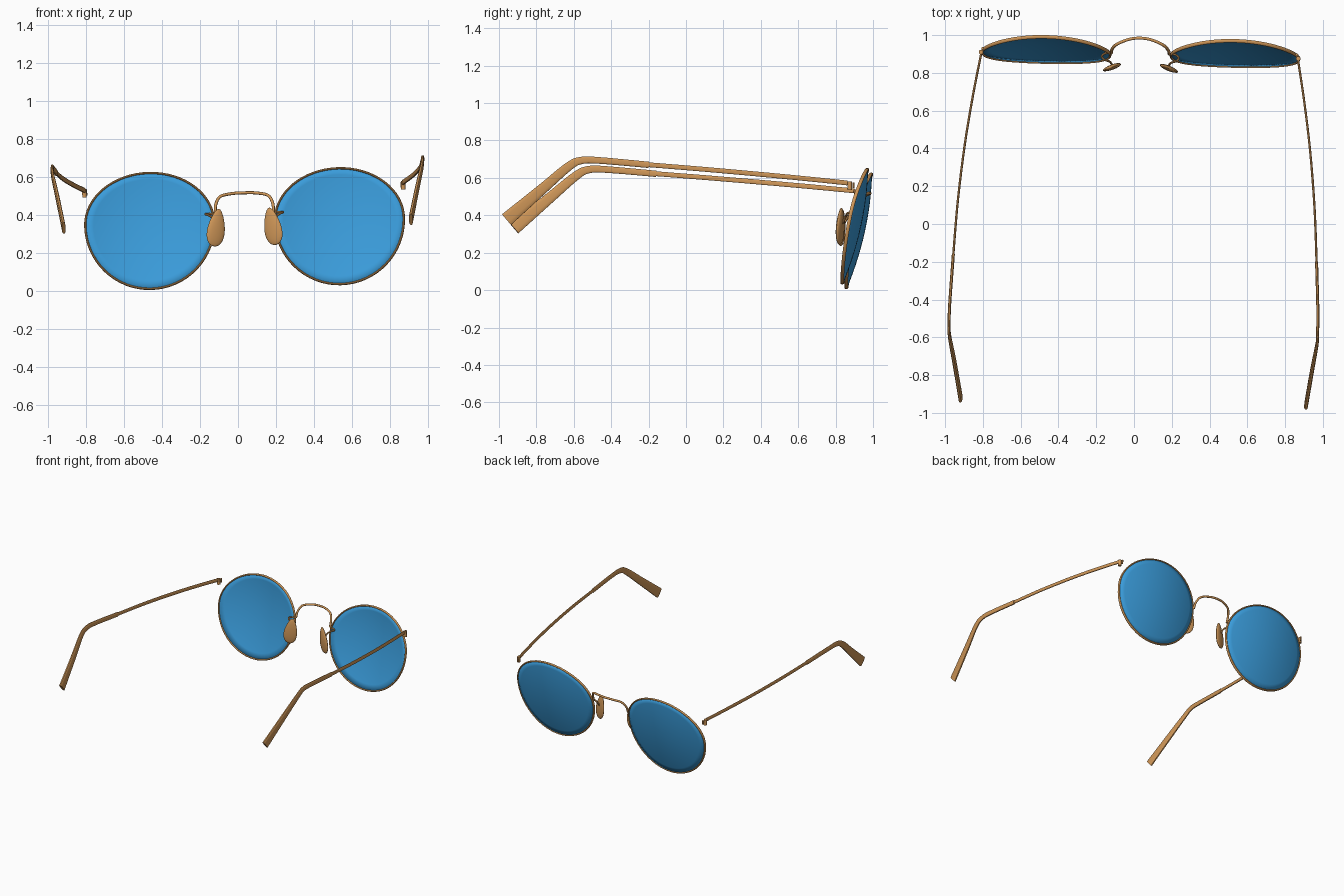
import bpy, bmesh, math
from mathutils import Vector, Matrix

cube = bpy.data.objects.get("Cube")
if cube:
    bpy.data.objects.remove(cube, do_unlink=True)

# The glasses rest slightly turned and tilted
POSE = (Matrix.Translation((0.025, 0, 0)) @ Matrix.Rotation(-0.021, 4, 'Z')
        @ Matrix.Rotation(-0.025, 4, 'Y'))


def material(name, color, metallic=0.0):
    m = bpy.data.materials.new(name)
    m.use_nodes = True
    m.diffuse_color = color
    m.node_tree.nodes["Principled BSDF"].inputs["Base Color"].default_value = color
    return m


GOLD = material("warm gold", (0.63, 0.31, 0.098, 1))
BLUE = material("blue lens", (0.042, 0.33, 0.70, 1))


def finish(name, bm, mat):
    bmesh.ops.recalc_face_normals(bm, faces=bm.faces)
    bm.transform(POSE)
    me = bpy.data.meshes.new(name)
    bm.to_mesh(me)
    bm.free()
    me.materials.append(mat)
    ob = bpy.data.objects.new(name, me)
    bpy.context.collection.objects.link(ob)
    bpy.ops.object.select_all(action='DESELECT')
    ob.select_set(True)
    bpy.context.view_layer.objects.active = ob
    bpy.ops.object.shade_smooth_by_angle(angle=math.radians(40))
    return ob


def smooth_path(pts, steps=6):
    """Catmull-Rom through points of any dimension."""
    out = []
    for i in range(len(pts) - 1):
        a, b, c, d = (Vector(pts[min(max(j, 0), len(pts) - 1)]) for j in range(i - 1, i + 3))
        for k in range(steps):
            t = k / steps
            out.append(0.5 * (2 * b + (c - a) * t + (2 * a - 5 * b + 4 * c - d) * t * t
                              + (3 * b - a - 3 * c + d) * t ** 3))
    return out + [Vector(pts[-1])]


def sweep(name, path, sizes, ref, closed=False, sides=10, power=1.0):
    """Sweep an oval section; sizes are (half along ref, half across)."""
    bm = bmesh.new()
    n = len(path)
    rings = []
    for i, p in enumerate(path):
        if closed:
            t = path[(i + 1) % n] - path[i - 1]
        else:
            t = path[min(i + 1, n - 1)] - path[max(i - 1, 0)]
        t.normalize()
        v = t.cross(Vector(ref)).normalized()
        u = v.cross(t)
        a, b = sizes[i] if isinstance(sizes, list) else sizes
        ring = []
        for k in range(sides):
            c, s = (f(math.tau * (k + 0.5) / sides) for f in (math.cos, math.sin))
            c, s = (math.copysign(abs(w) ** power, w) for w in (c, s))
            ring.append(bm.verts.new(p + u * a * c + v * b * s))
        rings.append(ring)
    for i in range(n if closed else n - 1):
        r, q = rings[i], rings[(i + 1) % n]
        for k in range(sides):
            j = (k + 1) % sides
            bm.faces.new((r[k], r[j], q[j], q[k]))
    if not closed:
        bm.faces.new(rings[0])
        bm.faces.new(rings[-1])
    return finish(name, bm, GOLD)


# Lens surface: a tilted dome with a rounder lower half
CX, CZ = 0.5, 0.365
SEGS = 64


def lens_point(side, angle, r):
    dx = 0.34 * r * math.cos(angle)
    dz = (0.27 if math.sin(angle) > 0 else 0.341) * r * math.sin(angle)
    y = 0.95 + 0.196 * dz - 0.49 * dx * dx - 0.314 * dz * dz
    return Vector((side * (CX + dx), y, CZ + dz))


def make_lens(label, side):
    bm = bmesh.new()
    hub = bm.verts.new(lens_point(side, 0, 0))
    last = None
    for step in range(1, 9):
        ring = [bm.verts.new(lens_point(side, math.tau * k / SEGS, step / 8)) for k in range(SEGS)]
        for k in range(SEGS):
            j = (k + 1) % SEGS
            if last:
                bm.faces.new((last[k], ring[k], ring[j], last[j]))
            else:
                bm.faces.new((hub, ring[k], ring[j]))
        last = ring
    ob = finish(label + "_lens", bm, BLUE)
    mod = ob.modifiers.new("thickness", 'SOLIDIFY')
    mod.thickness = 0.008
    mod.offset = 0
    rim = [lens_point(side, math.tau * k / SEGS, 1) for k in range(SEGS)]
    sweep(label + "_rim", rim, (0.010, 0.006), (0, 1, 0), closed=True)


def mirrored(pts, side):
    return [(side * p[0], *p[1:]) for p in pts]


def make_temple(label, side):
    # Slim metal arm
    arm = [(0.84, 0.88, 0.552), (0.878, 0.66, 0.574), (0.915, 0.4, 0.598),
           (0.945, 0.1, 0.624), (0.963, -0.2, 0.648)]
    sweep(label + "_temple_arm", smooth_path(mirrored(arm, side)), (0.006, 0.013), (1, 0, 0),
          sides=12, power=0.6)
    # Thicker sleeve bending down behind the ear; last two values are half sizes
    sleeve = [(0.962, -0.18, 0.646, 0.008, 0.017), (0.975, -0.44, 0.669, 0.008, 0.018),
              (0.976, -0.54, 0.669, 0.008, 0.020), (0.974, -0.61, 0.635, 0.008, 0.024),
              (0.948, -0.75, 0.516, 0.010, 0.029), (0.915, -0.94, 0.355, 0.010, 0.038)]
    path = smooth_path(mirrored(sleeve, side))
    sweep(label + "_temple_tip", [Vector(p[:3]) for p in path], [(p[3], p[4]) for p in path],
          (1, 0, 0), sides=12, power=0.6)
    # Hinge barrel and the small knuckle in front of it
    hinge = [Vector((side * 0.84, 0.893, z)) for z in (0.515, 0.56)]
    sweep(label + "_hinge_barrel", hinge, (0.012, 0.012), (0, 1, 0), sides=12)
    knuckle = [Vector((side * 0.832, 0.913, z)) for z in (0.525, 0.555)]
    sweep(label + "_hinge_knuckle", knuckle, (0.007, 0.007), (0, 1, 0), sides=8)


def make_nose_pad(label, side):
    arm = [(0.155, 0.902, 0.41), (0.185, 0.900, 0.412), (0.204, 0.884, 0.41),
           (0.190, 0.866, 0.405), (0.162, 0.856, 0.385), (0.148, 0.836, 0.35)]
    sweep(label + "_pad_arm", smooth_path(mirrored(arm, side)), (0.006, 0.006), (0, 0, 1), sides=8)
    # Flattened teardrop, narrower at the top
    bm = bmesh.new()
    bmesh.ops.create_uvsphere(bm, u_segments=24, v_segments=14, radius=1)
    for v in bm.verts:
        z = v.co.z
        v.co = (v.co.x * (0.048 - 0.015 * z), v.co.y * 0.014, 0.10 * z)
    bm.transform(Matrix.Translation((side * 0.148, 0.828, 0.338))
                 @ Matrix.Rotation(-0.37 * side, 4, 'Z') @ Matrix.Rotation(-0.17 * side, 4, 'Y'))
    finish(label + "_nose_pad", bm, GOLD)


for label, side in (("left", 1), ("right", -1)):
    make_lens(label, side)
    make_temple(label, side)
    make_nose_pad(label, side)

# Arched bridge between the rims
half = [(0.153, 0.902, 0.415), (0.150, 0.920, 0.46), (0.125, 0.948, 0.502), (0.06, 0.976, 0.516)]
bridge = mirrored(half, -1) + [(0, 0.984, 0.518)] + half[::-1]
sweep("bridge", smooth_path(bridge), (0.008, 0.008), (0, 1, 0))
